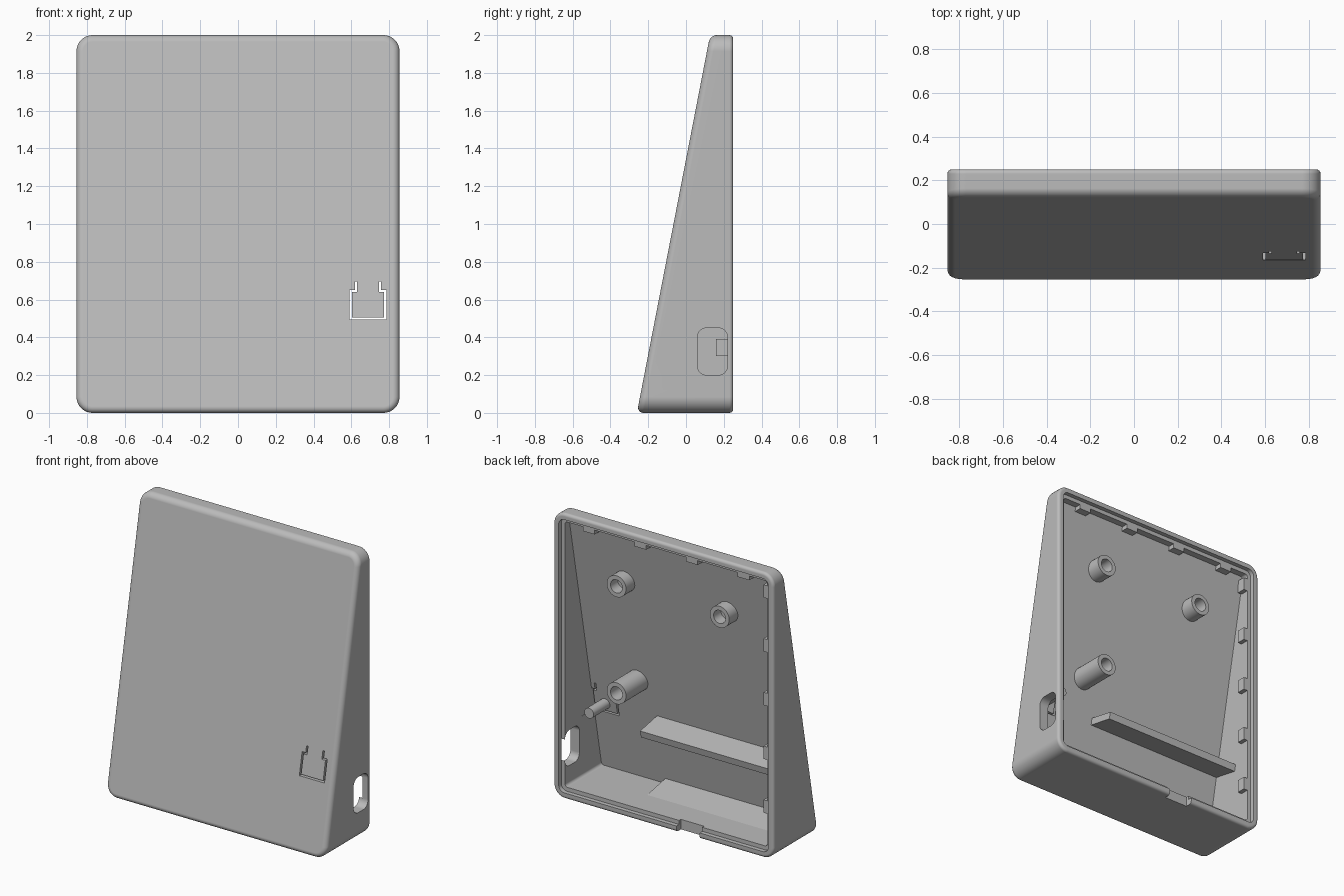
import bpy
import bmesh
from math import sin, cos, pi

if "Cube" in bpy.data.objects:
    bpy.data.objects.remove(bpy.data.objects["Cube"], do_unlink=True)

HALF_W, HEIGHT, BACK = 0.855, 2.0, 0.25
WALL, FRONT_WALL, LIP = 0.07, 0.06, 0.042
EDGE_R, CORNER_R, RIM_R = 0.035, 0.085, 0.02

grey = bpy.data.materials.new("matte_grey")
grey.use_nodes = True
grey.diffuse_color = (0.5, 0.5, 0.5, 1)
grey.node_tree.nodes["Principled BSDF"].inputs["Base Color"].default_value = (0.5, 0.5, 0.5, 1)


def front(z):
    """Depth of the sloping front face at height z."""
    return -0.26 + 0.1937 * z


def loft(name, rings):
    """Closed solid through equal-length rings of points."""
    bm = bmesh.new()
    loops = [[bm.verts.new(p) for p in ring] for ring in rings]
    n = len(loops[0])
    for a, b in zip(loops, loops[1:]):
        for i in range(n):
            j = (i + 1) % n
            bm.faces.new((a[i], a[j], b[j], b[i]))
    bm.faces.new(loops[0])
    bm.faces.new(loops[-1])
    bmesh.ops.recalc_face_normals(bm, faces=bm.faces)
    mesh = bpy.data.meshes.new(name)
    bm.to_mesh(mesh)
    bm.free()
    obj = bpy.data.objects.new(name, mesh)
    bpy.context.collection.objects.link(obj)
    mesh.materials.append(grey)
    return obj


def rounded(a0, a1, b0, b1, r, steps=8):
    """Rounded rectangle as 2D points."""
    pts = []
    corners = ((a1 - r, b1 - r), (a0 + r, b1 - r), (a0 + r, b0 + r), (a1 - r, b0 + r))
    for q, (ca, cb) in enumerate(corners):
        for k in range(steps + 1):
            t = (q + k / steps) * pi / 2
            pts.append((ca + r * cos(t), cb + r * sin(t)))
    return pts


def prism(name, profile, x0, x1):
    """Extrude a (y, z) profile along x."""
    return loft(name, [[(x, y, z) for y, z in profile] for x in (x0, x1)])


def box(name, x0, x1, y0, y1, z0, z1):
    return prism(name, [(y0, z0), (y1, z0), (y1, z1), (y0, z1)], x0, x1)


def smooth(obj):
    bpy.ops.object.select_all(action="DESELECT")
    obj.select_set(True)
    bpy.context.view_layer.objects.active = obj
    bpy.ops.object.shade_smooth_by_angle(angle=pi / 6)
    mod = obj.modifiers.new("face_weighting", "WEIGHTED_NORMAL")
    mod.keep_sharp = True


def cut(obj, cutter):
    cutter.hide_render = True
    mod = obj.modifiers.new("cut", "BOOLEAN")
    mod.operation, mod.solver, mod.object = "DIFFERENCE", "EXACT", cutter
    bpy.context.view_layer.objects.active = obj
    bpy.ops.object.modifier_apply(modifier=mod.name)
    bpy.data.objects.remove(cutter, do_unlink=True)


def shell_ring(inset, depth):
    """Rounded outline of the case; depth maps height to y."""
    pts = rounded(-HALF_W + inset, HALF_W - inset, inset, HEIGHT - inset,
                  max(CORNER_R - inset, 0.02))
    return [(x, depth(z), z) for x, z in pts]


# Hollow wedge case: filleted front, rounded rim, stepped lip, cavity
rings = []
for k in range(7):
    t = k / 6 * pi / 2
    rings.append(shell_ring(EDGE_R * (1 - sin(t)),
                            lambda z, t=t: front(z) + EDGE_R * (1 - cos(t))))
for k in range(5):
    t = k / 4 * pi / 2
    rings.append(shell_ring(RIM_R * (1 - cos(t)),
                            lambda z, t=t: BACK - RIM_R * (1 - sin(t))))
for inset, y in ((LIP, BACK), (LIP, 0.22), (WALL, 0.22)):
    rings.append(shell_ring(inset, lambda z, y=y: y))
rings.append(shell_ring(WALL, lambda z: front(z) + FRONT_WALL))
case = loft("case_shell", rings)

# Port window in the left wall and pry notch in the bottom rim
cut(case, prism("port_cutter", rounded(0.06, 0.22, 0.2, 0.45, 0.05), 0.7, 0.95))
cut(case, box("notch_cutter", -0.28, -0.1, 0.2, 0.3, -0.02, 0.09))

# Narrow slot that frees the push button tongue
path = [(0.625, 0.69), (0.625, 0.645), (0.597, 0.645), (0.597, 0.5),
        (0.78, 0.5), (0.78, 0.645), (0.752, 0.645), (0.752, 0.69)]
h = 0.006
for (xa, za), (xb, zb) in zip(path, path[1:]):
    cut(case, box("slot_cutter", min(xa, xb) - h, max(xa, xb) + h, -0.4, 0.05,
                  min(za, zb) - h, max(za, zb) + h))
smooth(case)


def circle(x, y, z, r, n=32):
    return [(x + r * cos(2 * pi * i / n), y, z + r * sin(2 * pi * i / n)) for i in range(n)]


# Hollow screw posts
for name, x, z in (("upper_left", 0.4, 1.57), ("upper_right", -0.4, 1.57), ("lower_left", 0.4, 0.82)):
    base, end = front(z) + 0.035, 0.2
    smooth(loft(name + "_screw_post", [
        circle(x, base, z, 0.075), circle(x, end, z, 0.075),
        circle(x, end, z, 0.046), circle(x, base + 0.04, z, 0.046)]))

# Pin behind the push button
smooth(loft("button_pin", [circle(0.69, front(0.56) + 0.035, 0.56, 0.036),
                           circle(0.69, 0.09, 0.56, 0.036)]))

# Tilted shelf and matching ramp on the floor
prism("inner_shelf", [(-0.12, 0.59), (0.1, 0.548), (0.09, 0.5), (-0.12, 0.54)], -0.8, 0.286)
prism("floor_ramp", [(-0.2, 0.113), (0.1, 0.055), (-0.2, 0.055)], -0.8, 0.286)

# Snap tabs along the right wall and under the top wall
for i in range(5):
    z = 0.345 + 0.377 * i
    box(f"side_snap_tab_{i + 1}", -0.8, -0.755, 0.16, 0.22, z - 0.045, z + 0.045)
for i, x in enumerate((-0.6, -0.2, 0.2, 0.6)):
    box(f"top_snap_tab_{i + 1}", x - 0.045, x + 0.045, 0.16, 0.22, 1.9, 1.945)
